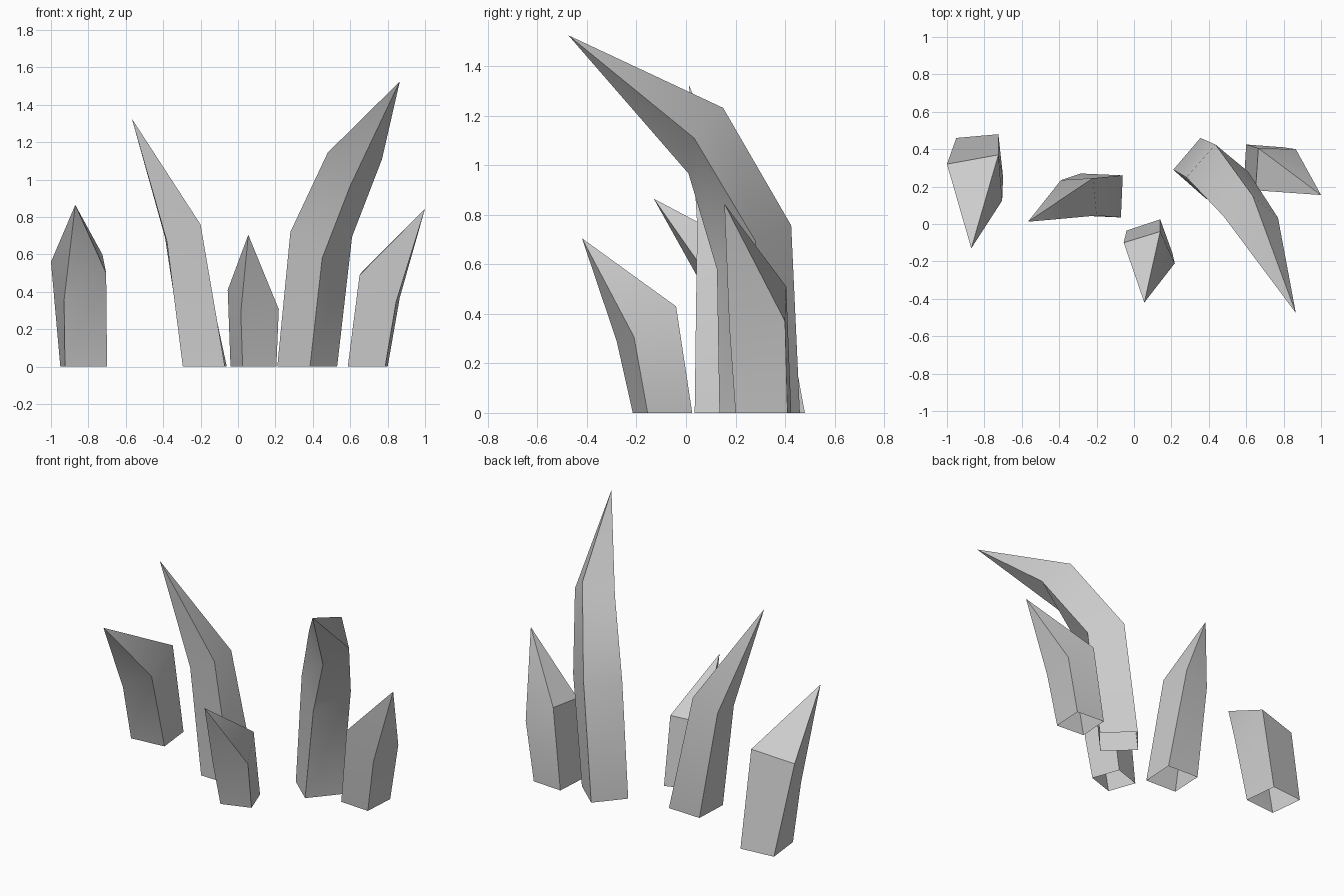
import bpy, math
from mathutils import Vector

if "Cube" in bpy.data.objects:
    bpy.data.objects.remove(bpy.data.objects["Cube"])


def shard(name, base, rings, tip):
    """Four-sided open-bottomed spike: square foot from three corners, leaning rings, pointed tip."""
    a, b, c = (Vector((x, y, 0)) for x, y in base)
    verts = [a, b, c, a + c - b]
    for ring in rings:
        verts += [Vector(p) for p in ring]
    verts.append(Vector(tip))
    faces = []
    for r in range(len(rings)):
        for i in range(4):
            j = (i + 1) % 4
            faces.append((4 * r + j, 4 * r + i, 4 * r + 4 + i, 4 * r + 4 + j))
    last = 4 * len(rings)
    for i in range(4):
        faces.append((last + (i + 1) % 4, last + i, last + 4))
    mesh = bpy.data.meshes.new(name)
    mesh.from_pydata(verts, [], faces)
    mesh.update()
    # crisp facets, soft only across the gentle bend of the tall shard
    mesh.shade_smooth()
    mesh.set_sharp_from_angle(angle=math.radians(30))
    obj = bpy.data.objects.new(name, mesh)
    bpy.context.collection.objects.link(obj)
    return obj


# corners run clockwise seen from above: left, back, right, front

# far left shard
shard("left_shard", [(-.95, .46), (-.725, .48), (-.70, .25)],
      [[(-1, .32, .56), (-.725, .37, .60), (-.705, .125, .50), (-.93, .155, .355)]],
      (-.87, -.13, .865))

# tall shard leaning left
shard("inner_left_shard", [(-.285, .27), (-.06, .26), (-.07, .035)],
      [[(-.39, .235, .69), (-.22, .245, .75), (-.20, .045, .76), (-.38, .055, .67)]],
      (-.567, .012, 1.325))

# small front shard
shard("front_shard", [(-.04, -.035), (.14, .025), (.205, -.155)],
      [[(-.055, -.10, .41), (.14, -.04, .43), (.218, -.21, .307), (.015, -.28, .29)]],
      (.055, -.42, .705))

# tallest shard, bent in two steps
shard("tall_shard", [(.21, .29), (.355, .46), (.53, .305)],
      [[(.28, .25, .72), (.435, .425, .757), (.61, .28, .695), (.45, .125, .58)],
       [(.48, .04, 1.145), (.635, .15, 1.232), (.77, .033, 1.11), (.60, .01, .967)]],
      (.865, -.475, 1.525))

# right shard leaning outwards
shard("right_shard", [(.60, .425), (.80, .41), (.787, .20)],
      [[(.665, .405, .51), (.865, .40, .37), (.845, .175, .345), (.65, .18, .49)]],
      (1, .155, .845))
